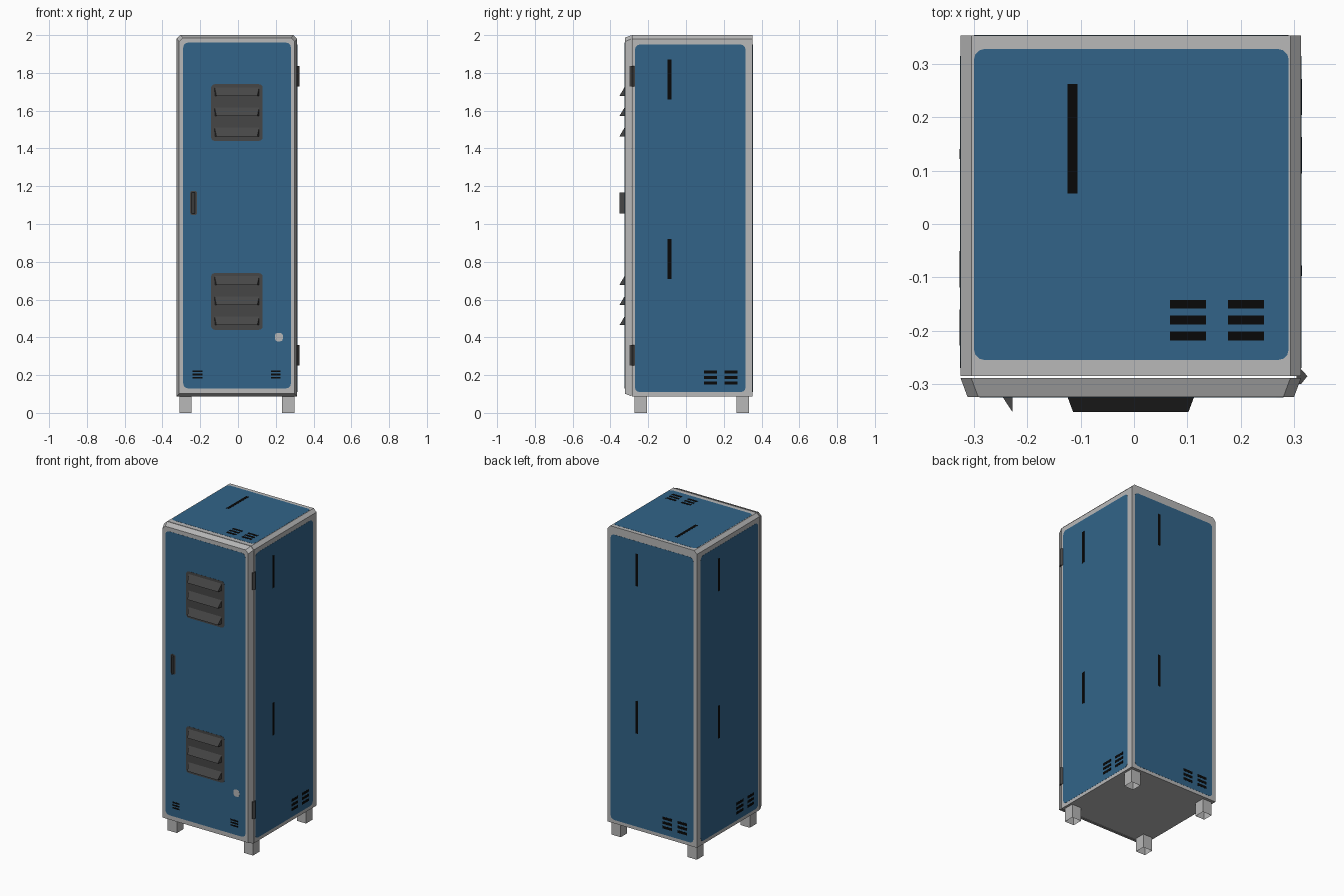
import bpy, bmesh, math
from mathutils import Vector

if "Cube" in bpy.data.objects:
    bpy.data.objects.remove(bpy.data.objects["Cube"])


def srgb(r, g, b):
    f = lambda c: c / 12.92 if c <= 0.04045 else ((c + 0.055) / 1.055) ** 2.4
    return (f(r / 255), f(g / 255), f(b / 255), 1)


def material(name, *rgb):
    m = bpy.data.materials.new(name)
    m.diffuse_color = srgb(*rgb)
    m.use_nodes = True
    m.node_tree.nodes["Principled BSDF"].inputs["Base Color"].default_value = m.diffuse_color
    return m


STEEL = material("bare grey steel", 184, 184, 184)
BLUE = material("blue paint", 50, 100, 137)
VENT = material("vent dark grey", 70, 70, 70)
BLACK = material("black", 8, 8, 8)

CX = -0.006                     # cabinet centre line (hinges stick out on +x)
FRONT, BACK, LEFT, RIGHT = -0.324, 0.353, -0.325, 0.313
BOTTOM, TOP = 0.088, 2.0


def loft(name, ring_a, ring_b, mat, cap_a=True):
    """Solid between two rings with equal point counts."""
    bm = bmesh.new()
    a = [bm.verts.new(p) for p in ring_a]
    b = [bm.verts.new(p) for p in ring_b]
    n = len(a)
    if cap_a:
        bm.faces.new(a)
    bm.faces.new(b[::-1])
    for i in range(n):
        j = (i + 1) % n
        bm.faces.new((a[j], a[i], b[i], b[j]))
    bmesh.ops.recalc_face_normals(bm, faces=bm.faces)
    me = bpy.data.meshes.new(name)
    bm.to_mesh(me)
    bm.free()
    me.materials.append(mat)
    ob = bpy.data.objects.new(name, me)
    bpy.context.collection.objects.link(ob)
    return ob


def outline(x0, x1, z0, z1, y, c=0.02):
    """Cabinet cross-section with cut top corners."""
    return [(x0, y, z0), (x1, y, z0), (x1, y, z1 - c), (x1 - c, y, z1),
            (x0 + c, y, z1), (x0, y, z1 - c)]


# Each side: a point on the surface and its u / v directions (normal = u x v)
SIDES = {
    "front": (Vector((0, FRONT, 0)), Vector((1, 0, 0)), Vector((0, 0, 1))),
    "right": (Vector((RIGHT, 0, 0)), Vector((0, 1, 0)), Vector((0, 0, 1))),
    "back": (Vector((0, BACK, 0)), Vector((-1, 0, 0)), Vector((0, 0, 1))),
    "left": (Vector((LEFT, 0, 0)), Vector((0, -1, 0)), Vector((0, 0, 1))),
    "top": (Vector((0, 0, TOP)), Vector((1, 0, 0)), Vector((0, 1, 0))),
}


def plate(name, side, u0, u1, v0, v1, r, mat, h=0.0008, steps=3):
    """Thin rounded rectangle lying on one side of the cabinet."""
    o, u, v = SIDES[side]
    n = u.cross(v)
    pts = []
    corners = [(u1 - r, v1 - r), (u0 + r, v1 - r), (u0 + r, v0 + r), (u1 - r, v0 + r)]
    for k, (cu, cv) in enumerate(corners):
        for s in range(steps + 1 if r else 1):
            a = math.pi / 2 * (k + s / steps)
            pts.append(o + u * (cu + r * math.cos(a)) + v * (cv + r * math.sin(a)))
    return loft(name, [p - n * 0.001 for p in pts], [p + n * h for p in pts], mat)


def vent_slots(name, side, u, v, half_w, half_h):
    """Three short black slots stacked in a block."""
    for k in (-1, 0, 1):
        c, t = v + k * half_h * 0.78, half_h * 0.22
        plate(name, side, u - half_w, u + half_w, c - t, c + t, 0, BLACK, 0.0016)


# Cabinet body
loft("cabinet_body", outline(LEFT, RIGHT, BOTTOM, TOP, -0.285),
     outline(LEFT, RIGHT, BOTTOM, TOP, BACK), STEEL)

# Door with bevelled front edge, a hair's gap from the body
loft("door", outline(LEFT, RIGHT, BOTTOM, TOP, -0.289),
     outline(LEFT + 0.013, RIGHT - 0.013, BOTTOM + 0.014, TOP - 0.014, FRONT), STEEL)

# Feet: square tubes, open at the floor
for sx, x in (("left", -0.311), ("right", 0.232)):
    for sy, y in (("front", -0.272), ("back", 0.268)):
        ring = lambda z: [(x, y, z), (x + 0.066, y, z), (x + 0.066, y + 0.066, z), (x, y + 0.066, z)]
        loft(f"{sy}_{sx}_foot", ring(0), ring(BOTTOM + 0.002), STEEL, cap_a=False)

# Blue painted panels
plate("front_panel", "front", -0.29, 0.28, 0.13, 1.96, 0.025, BLUE)
plate("right_panel", "right", -0.27, 0.315, 0.11, 1.95, 0.025, BLUE)
plate("left_panel", "left", -0.315, 0.27, 0.11, 1.95, 0.025, BLUE)
plate("back_panel", "back", -0.29, 0.30, 0.11, 1.95, 0.025, BLUE)
plate("top_panel", "top", -0.30, 0.29, -0.255, 0.328, 0.02, BLUE)

# Long slits and slot blocks repeat on every side but the front
for side, mid in (("right", 0.022), ("left", -0.022), ("back", 0.006), ("top", CX)):
    top = side == "top"
    slits = [(0.057, 0.262)] if top else [(1.66, 1.87), (0.71, 0.92)]
    for v0, v1 in slits:
        plate(f"{side}_slit", side, mid - 0.119, mid - 0.1, v0, v1, 0, BLACK, 0.0016)
    for off in (0.107, 0.216):
        vent_slots(f"{side}_slot", side, mid + off, -0.18 if top else 0.187, 0.034, 0.038)

# Front slots and a chip of missing paint
for x in (-0.215, 0.2):
    vent_slots("front_slot", "front", x, 0.203, 0.026, 0.022)
plate("chipped_paint", "front", 0.195, 0.238, 0.378, 0.424, 0.015, STEEL, 0.0016, 2)

# Vents: backing plate plus three wedge louvres each
for label, z0 in (("upper", 1.44), ("lower", 0.44)):
    plate(f"{label}_vent_plate", "front", CX - 0.137, CX + 0.137, z0, z0 + 0.3, 0.02, VENT, 0.0016)
    for i in range(3):
        zb = z0 + 0.024 + i * 0.107
        wedge = lambda s: [(CX + s * 0.119, FRONT + 0.001, zb + 0.05),
                           (CX + s * 0.117, FRONT + 0.001, zb),
                           (CX + s * 0.108, -0.3525, zb)]
        loft(f"{label}_louvre", wedge(-1), wedge(1), VENT)

# Handle: backing plate and wedge grip
plate("handle_plate", "front", -0.253, -0.217, 1.048, 1.175, 0.01, VENT, 0.0016)
grip = lambda z: [(-0.247, FRONT + 0.001, z), (-0.228, FRONT + 0.001, z), (-0.228, -0.352, z)]
loft("handle_grip", grip(1.055), grip(1.167), VENT)

# Hinges: pointed prisms on the right edge
for z in (0.25, 1.727):
    hinge = lambda h: [(0.305, -0.3, h), (0.313, -0.3, h), (0.325, -0.285, h),
                       (0.313, -0.272, h), (0.305, -0.272, h)]
    loft("hinge", hinge(z), hinge(z + 0.11), VENT)
